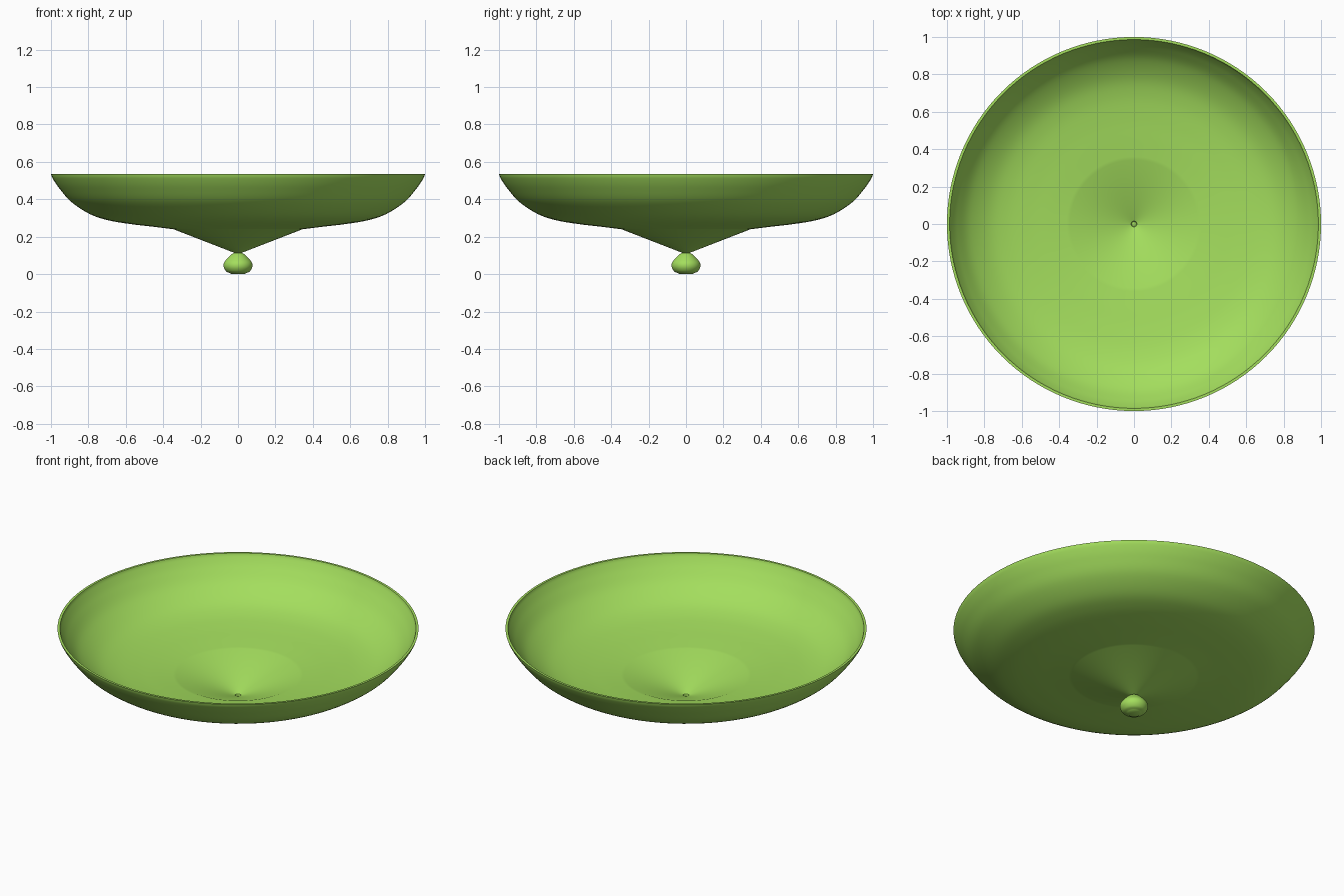
import bpy, bmesh, math
from mathutils import Vector

if "Cube" in bpy.data.objects:
    bpy.data.objects.remove(bpy.data.objects["Cube"])

SEGMENTS = 128

green = bpy.data.materials.new("green")
green.diffuse_color = (0.37, 0.73, 0.11, 1)
green.use_nodes = True
green.node_tree.nodes["Principled BSDF"].inputs["Base Color"].default_value = green.diffuse_color


def smooth_path(points, steps=6):
    """Catmull-Rom curve through (radius, height) points."""
    p = [Vector(q) for q in points]
    p = [2 * p[0] - p[1]] + p + [2 * p[-1] - p[-2]]
    out = []
    for a, b, c, d in zip(p, p[1:], p[2:], p[3:]):
        for i in range(steps):
            t = i / steps
            out.append(0.5 * (2 * b + (c - a) * t + (2 * a - 5 * b + 4 * c - d) * t * t
                              + (3 * b - a - 3 * c + d) * t ** 3))
    return [tuple(q) for q in out] + [tuple(points[-1])]


def lathe(name, profile):
    """Revolve a profile that starts and ends on the z axis."""
    bm = bmesh.new()
    verts = [bm.verts.new((r, 0, z)) for r, z in profile]
    edges = [bm.edges.new(pair) for pair in zip(verts, verts[1:])]
    bmesh.ops.spin(bm, geom=verts + edges, cent=(0, 0, 0), axis=(0, 0, 1),
                   angle=math.tau, steps=SEGMENTS, use_merge=False)
    bmesh.ops.remove_doubles(bm, verts=bm.verts, dist=1e-5)
    bmesh.ops.recalc_face_normals(bm, faces=bm.faces)
    mesh = bpy.data.meshes.new(name)
    bm.to_mesh(mesh)
    bm.free()
    mesh.materials.append(green)
    obj = bpy.data.objects.new(name, mesh)
    bpy.context.collection.objects.link(obj)
    bpy.ops.object.select_all(action='DESELECT')
    obj.select_set(True)
    bpy.context.view_layer.objects.active = obj
    bpy.ops.object.shade_smooth_by_angle(angle=math.radians(35))
    return obj


# Thin-walled bowl: conical base, shallow floor, upturned rim
outer = smooth_path([(0.345, 0.240), (0.45, 0.253), (0.57, 0.267), (0.69, 0.287),
                     (0.79, 0.320), (0.89, 0.385), (0.955, 0.458), (0.99, 0.510),
                     (1.0, 0.535)])
inner = smooth_path([(0.986, 0.535), (0.977, 0.515), (0.943, 0.465), (0.88, 0.395),
                     (0.784, 0.332), (0.687, 0.299), (0.568, 0.279), (0.45, 0.265),
                     (0.342, 0.252)])
lathe("bowl", [(0, 0.108), (0.015, 0.112)] + outer + inner
      + [(0.016, 0.127), (0.012, 0.114), (0, 0.114)])

# Small rounded knob under the bowl
knob = smooth_path([(0.04, 0.004), (0.062, 0.014), (0.076, 0.036), (0.075, 0.060),
                    (0.058, 0.083), (0.034, 0.106), (0.018, 0.114)])
lathe("knob", [(0, 0.0)] + [(0.034, 0.0)] + knob + [(0, 0.116)])
